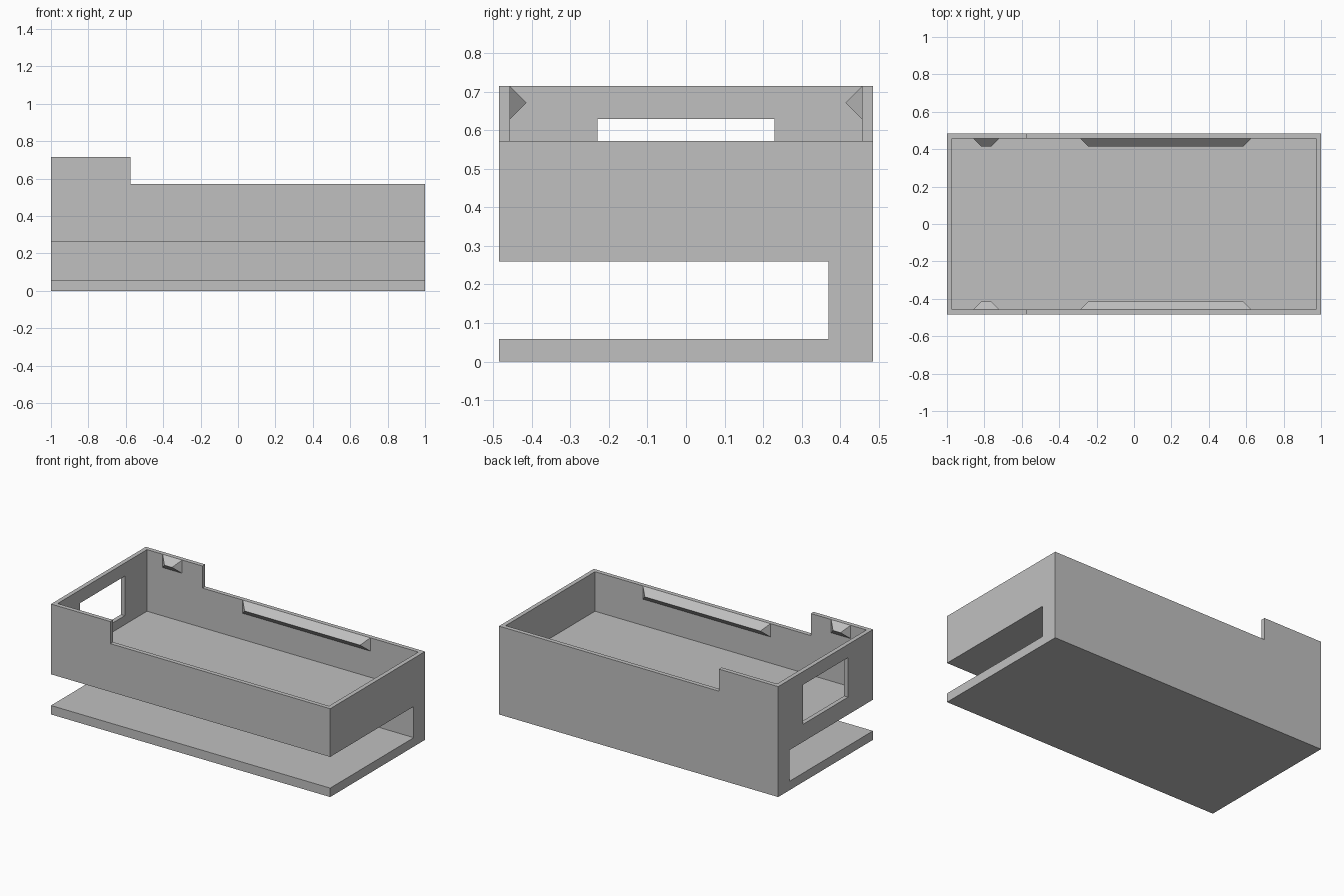
import bpy
import bmesh

cube = bpy.data.objects.get("Cube")
if cube:
    bpy.data.objects.remove(cube, do_unlink=True)

# Overall dimensions
HALF_X, HALF_Y = 1.0, 0.485
WALL = 0.028
TOP, LOW_TOP = 0.715, 0.572
BASE, SLOT_TOP, FLOOR = 0.058, 0.26, 0.316
SPINE_Y = 0.37
STEP_X = -0.575
IN_X, IN_Y = HALF_X - WALL, HALF_Y - WALL

grey = bpy.data.materials.new("plain grey")
grey.use_nodes = True
colour = (0.53, 0.53, 0.53, 1)
grey.diffuse_color = colour
for node in grey.node_tree.nodes:
    if node.type == 'BSDF_PRINCIPLED':
        node.inputs["Base Color"].default_value = colour
        node.inputs["Roughness"].default_value = 0.6


def make_object(name, bm):
    bmesh.ops.recalc_face_normals(bm, faces=bm.faces)
    mesh = bpy.data.meshes.new(name)
    bm.to_mesh(mesh)
    bm.free()
    mesh.materials.append(grey)
    obj = bpy.data.objects.new(name, mesh)
    bpy.context.collection.objects.link(obj)
    return obj


def extrude_x(name, profile, x0, x1):
    """Extrude a (y, z) profile from x0 to x1."""
    bm = bmesh.new()
    face = bm.faces.new([bm.verts.new((x0, y, z)) for y, z in profile])
    new = bmesh.ops.extrude_face_region(bm, geom=[face])["geom"]
    verts = [v for v in new if isinstance(v, bmesh.types.BMVert)]
    bmesh.ops.translate(bm, vec=(x1 - x0, 0, 0), verts=verts)
    return make_object(name, bm)


def box(name, x0, x1, y0, y1, z0, z1):
    return extrude_x(name, [(y0, z0), (y1, z0), (y1, z1), (y0, z1)], x0, x1)


def cut(target, cutter):
    cutter.hide_render = True
    mod = target.modifiers.new("cut", 'BOOLEAN')
    mod.operation = 'DIFFERENCE'
    mod.solver = 'EXACT'
    mod.object = cutter
    bpy.context.view_layer.objects.active = target
    bpy.ops.object.modifier_apply(modifier=mod.name)
    bpy.data.objects.remove(cutter, do_unlink=True)


# Case: base plate, rear spine and upper block as one C-shaped section
case = extrude_x("case", [
    (-HALF_Y, 0), (HALF_Y, 0), (HALF_Y, TOP), (-HALF_Y, TOP),
    (-HALF_Y, SLOT_TOP), (SPINE_Y, SLOT_TOP), (SPINE_Y, BASE), (-HALF_Y, BASE),
], -HALF_X, HALF_X)

# Hollow the tray, lower its long walls, open the end window
cut(case, box("tray_cutter", -IN_X, IN_X, -IN_Y, IN_Y, FLOOR, 1))
cut(case, box("step_cutter", STEP_X, 1.2, -0.7, 0.7, LOW_TOP, 1))
cut(case, box("window_cutter", -1.2, -0.9, -0.23, 0.23, 0.374, 0.63))


def clip(name, side, x0, x1, top):
    """Snap ridge with a triangular section and chamfered ends."""
    h, depth = 0.086, 0.043
    y = side * IN_Y
    tip = side * (IN_Y - depth)
    bm = bmesh.new()
    ends = [[bm.verts.new(p) for p in ((x, y, top), (x, y, top - h),
                                       (x + inset, tip, top - h / 2))]
            for x, inset in ((x0, depth), (x1, -depth))]
    a, b = ends
    bm.faces.new(a)
    bm.faces.new(b)
    for i in range(3):
        j = (i + 1) % 3
        bm.faces.new((a[i], a[j], b[j], b[i]))
    return make_object(name, bm)


# Snap ridges on the inside of both long walls
for label, side in (("front", -1), ("back", 1)):
    clip(label + "_short_clip", side, -0.86, -0.72, TOP)
    clip(label + "_long_clip", side, -0.286, 0.628, LOW_TOP)
